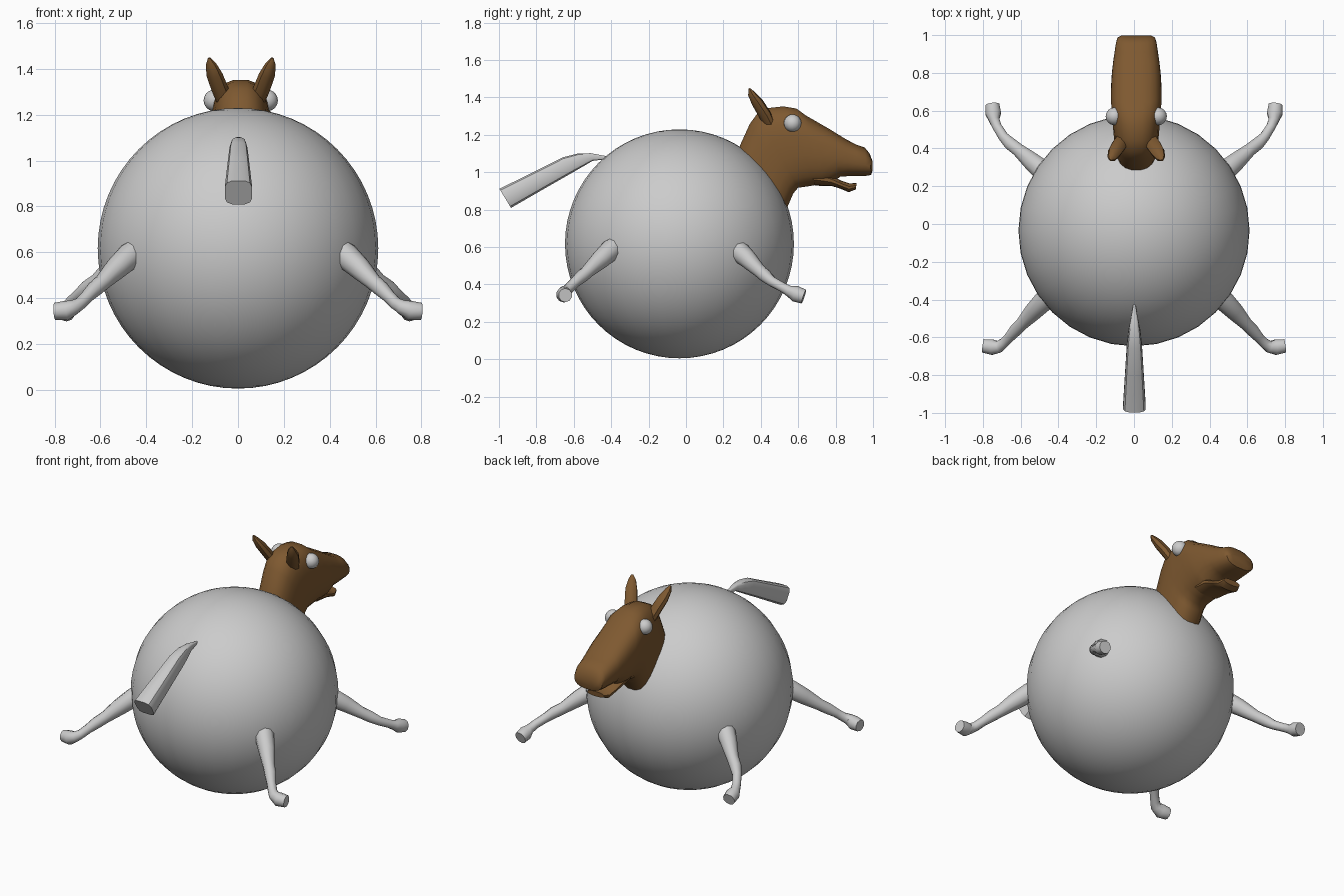
import bpy, bmesh, math
from mathutils import Vector


def material(name, rgb):
    m = bpy.data.materials.new(name)
    m.diffuse_color = (*rgb, 1)
    return m


GREY = material("pale grey", (0.6, 0.6, 0.6))
BROWN = material("chestnut brown", (0.21, 0.10, 0.03))
CX = 0.012  # the head sits slightly off the centre line


def finish(name, bm, mat, angle=40):
    bmesh.ops.recalc_face_normals(bm, faces=bm.faces)
    me = bpy.data.meshes.new(name)
    bm.to_mesh(me)
    bm.free()
    ob = bpy.data.objects.new(name, me)
    bpy.context.collection.objects.link(ob)
    me.materials.append(mat)
    bpy.ops.object.select_all(action='DESELECT')
    ob.select_set(True)
    bpy.context.view_layer.objects.active = ob
    bpy.ops.object.shade_smooth_by_angle(angle=math.radians(angle))
    return ob


def loft(name, rings, mat, angle=40):
    """Skin a list of equal rings and cap both ends."""
    bm = bmesh.new()
    vs = [[bm.verts.new(p) for p in r] for r in rings]
    n = len(vs[0])
    for a, b in zip(vs, vs[1:]):
        for i in range(n):
            j = (i + 1) % n
            bm.faces.new((a[i], a[j], b[j], b[i]))
    bm.faces.new(vs[0])
    bm.faces.new(vs[-1])
    return finish(name, bm, mat, angle)


def oval(center, u, v, n, power=2.0):
    """Rounded-square ring spanned by the half axes u and v."""
    pts = []
    for i in range(n):
        t = 2 * math.pi * (i + 0.5) / n
        c, s = math.cos(t), math.sin(t)
        pts.append(center + u * math.copysign(abs(c) ** (2 / power), c)
                   + v * math.copysign(abs(s) ** (2 / power), s))
    return pts


def profile_loft(name, sections, mat, n, power, cx, angle=40):
    """Sections: top y, top z, bottom y, bottom z, half width."""
    rings = []
    for ty, tz, by, bz, w in sections:
        top, bot = Vector((cx, ty, tz)), Vector((cx, by, bz))
        rings.append(oval((top + bot) / 2, Vector((w, 0, 0)), (top - bot) / 2, n, power))
    return loft(name, rings, mat, angle)


def tube(name, path, mat, n=10, flat=1.0):
    """Path: x, y, z, radius."""
    pts = [Vector(p[:3]) for p in path]
    rings = []
    for i, p in enumerate(path):
        d = (pts[min(i + 1, len(pts) - 1)] - pts[max(i - 1, 0)]).normalized()
        u = d.cross(Vector((0, 0, 1))).normalized()
        rings.append(oval(pts[i], u * p[3], u.cross(d) * p[3] * flat, n))
    return loft(name, rings, mat)


def ball(name, center, r, seg, ring, mat):
    bm = bmesh.new()
    bmesh.ops.create_uvsphere(bm, u_segments=seg, v_segments=ring, radius=r)
    bmesh.ops.translate(bm, verts=bm.verts, vec=center)
    return finish(name, bm, mat)


# Round body
ball("body", (0, -0.035, 0.617), 0.612, 32, 32, GREY)

# Legs: thick thigh, knee, thin ankle, flared hoof
back_leg = [(0.42, 0.22, 0.62, 0.055), (0.48, 0.28, 0.58, 0.058), (0.54, 0.33, 0.535, 0.05),
            (0.61, 0.39, 0.475, 0.036), (0.655, 0.425, 0.445, 0.035), (0.69, 0.46, 0.415, 0.028),
            (0.725, 0.515, 0.385, 0.026), (0.74, 0.55, 0.365, 0.029), (0.745, 0.585, 0.35, 0.043),
            (0.75, 0.63, 0.335, 0.039)]
front_leg = [(0.42, -0.35, 0.625, 0.055), (0.47, -0.40, 0.585, 0.058), (0.53, -0.46, 0.53, 0.05),
             (0.59, -0.525, 0.47, 0.036), (0.625, -0.56, 0.44, 0.035), (0.66, -0.60, 0.405, 0.028),
             (0.69, -0.63, 0.375, 0.028), (0.715, -0.65, 0.36, 0.033), (0.75, -0.652, 0.345, 0.043),
             (0.80, -0.645, 0.342, 0.037)]
for side, s in (("right", 1), ("left", -1)):
    for part, path in (("head_end_leg", back_leg), ("tail_end_leg", front_leg)):
        tube(f"{side}_{part}", [(s * x, y, z, r) for x, y, z, r in path], GREY)

# Neck, skull and muzzle
profile_loft("head", [
    (0.25, 1.04, 0.50, 0.79, 0.10), (0.29, 1.15, 0.545, 0.815, 0.11),
    (0.34, 1.26, 0.575, 0.885, 0.115), (0.38, 1.315, 0.60, 0.915, 0.12),
    (0.44, 1.345, 0.65, 0.922, 0.125), (0.52, 1.354, 0.70, 0.93, 0.13),
    (0.59, 1.342, 0.74, 0.93, 0.135), (0.64, 1.305, 0.78, 0.94, 0.135),
    (0.77, 1.23, 0.825, 0.975, 0.13), (0.85, 1.18, 0.87, 0.978, 0.123),
    (0.91, 1.148, 0.92, 0.98, 0.115), (0.955, 1.133, 0.965, 0.98, 0.108),
    (0.982, 1.10, 0.99, 0.985, 0.10), (0.997, 1.06, 0.998, 1.01, 0.08)],
    BROWN, 20, 2.6, CX)

# Lower jaw, leaving the mouth slightly open
profile_loft("lower_jaw", [
    (0.66, 1.02, 0.69, 0.928, 0.09), (0.77, 0.985, 0.78, 0.926, 0.095),
    (0.83, 0.955, 0.825, 0.912, 0.085), (0.875, 0.94, 0.87, 0.893, 0.075),
    (0.912, 0.942, 0.908, 0.908, 0.06)], BROWN, 14, 2.5, CX)

for side, s in (("right", 1), ("left", -1)):
    # Eyes
    ball(f"{side}_eye", (CX + s * 0.115, 0.57, 1.262), 0.047, 16, 12, GREY)
    # Pointed ears
    tube(f"{side}_ear", [(CX + s * x, y, z, r) for x, y, z, r in (
        (0.07, 0.45, 1.25, 0.035), (0.09, 0.42, 1.31, 0.04), (0.115, 0.38, 1.375, 0.037),
        (0.13, 0.35, 1.42, 0.024), (0.138, 0.338, 1.447, 0.006))], BROWN, 8, 0.8)

# Flaring tail with a flat end
profile_loft("tail", [
    (-0.42, 1.085, -0.42, 1.07, 0.005), (-0.51, 1.102, -0.50, 1.06, 0.02),
    (-0.58, 1.10, -0.55, 1.03, 0.032), (-0.66, 1.08, -0.61, 0.995, 0.04),
    (-0.80, 1.01, -0.75, 0.915, 0.049), (-0.998, 0.912, -0.935, 0.808, 0.061)],
    GREY, 12, 3.5, 0.002)
